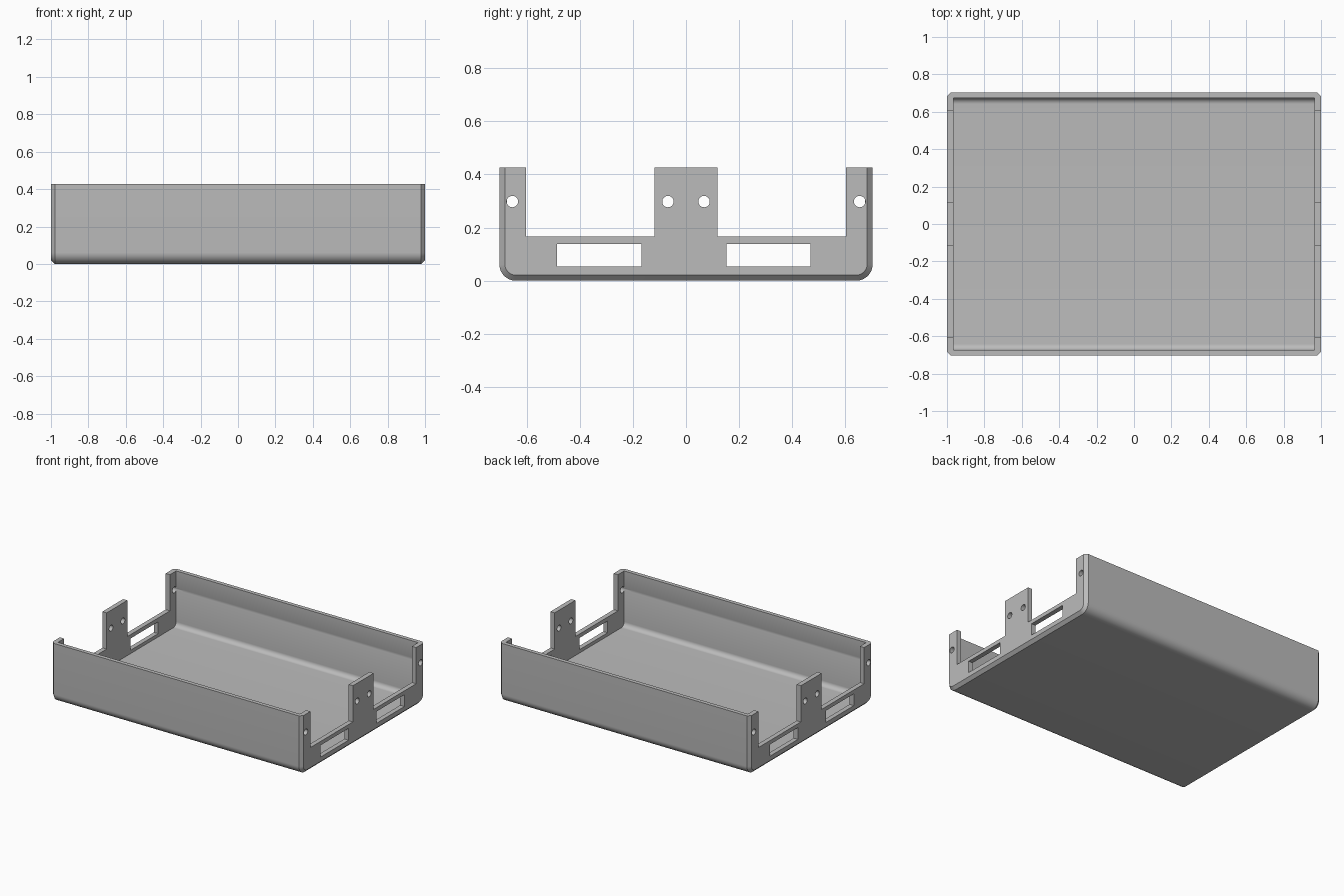
import bpy, bmesh, math

if "Cube" in bpy.data.objects:
    bpy.data.objects.remove(bpy.data.objects["Cube"])

HALF_W, HALF_D, HEIGHT = 1.0, 0.703, 0.427
WALL_X, WALL_Y, FLOOR = 0.034, 0.029, 0.029
RADIUS, CHAMFER = 0.062, 0.021
SILL = 0.166

grey = bpy.data.materials.new("light grey")
grey.diffuse_color = (0.5, 0.5, 0.5, 1)
grey.use_nodes = True
grey.node_tree.nodes["Principled BSDF"].inputs["Base Color"].default_value = grey.diffuse_color


def u_profile(half, bottom, radius, top, steps=12):
    """Upright channel section with rounded bottom corners, as (y, z) points."""
    pts = [(half, top)]
    for side in (1, -1):
        arc = [(side * (half - radius + radius * math.cos(a)),
                bottom + radius - radius * math.sin(a))
               for a in (math.pi / 2 * i / steps for i in range(steps + 1))]
        pts += arc if side == 1 else arc[::-1]
    return pts + [(-half, top)]


def loft(name, sections):
    """Join matching (x, profile) sections into a closed solid."""
    bm = bmesh.new()
    rings = [[bm.verts.new((x, y, z)) for y, z in prof] for x, prof in sections]
    n = len(rings[0])
    for a, b in zip(rings, rings[1:]):
        for i in range(n):
            j = (i + 1) % n
            bm.faces.new((a[i], a[j], b[j], b[i]))
    bm.faces.new(rings[0])
    bm.faces.new(rings[-1])
    bmesh.ops.recalc_face_normals(bm, faces=bm.faces)
    mesh = bpy.data.meshes.new(name)
    bm.to_mesh(mesh)
    bm.free()
    mesh.materials.append(grey)
    obj = bpy.data.objects.new(name, mesh)
    bpy.context.collection.objects.link(obj)
    return obj


def rect(y0, y1, z0, z1):
    return [(y0, z0), (y1, z0), (y1, z1), (y0, z1)]


def circle(y, z, r, n=32):
    return [(y + r * math.cos(2 * math.pi * i / n),
             z + r * math.sin(2 * math.pi * i / n)) for i in range(n)]


# Tray body with chamfered ends
full = u_profile(HALF_D, 0, RADIUS, HEIGHT)
inset = u_profile(HALF_D - CHAMFER, CHAMFER, RADIUS - CHAMFER, HEIGHT)
edge = HALF_W - CHAMFER
tray = loft("tray", [(-HALF_W, inset), (-edge, full), (edge, full), (HALF_W, inset)])

# Hollow interior
hollow = u_profile(HALF_D - WALL_Y, FLOOR, RADIUS - WALL_Y, HEIGHT + 0.1)
inner = HALF_W - WALL_X
cutters = [loft("interior_cutter", [(-inner, hollow), (inner, hollow)])]

# Openings through both end walls: notches, slots and screw holes
openings = [("notch", rect(-0.603, -0.118, SILL, 0.6)),
            ("notch", rect(0.118, 0.603, SILL, 0.6)),
            ("slot", rect(-0.485, -0.168, 0.053, 0.138)),
            ("slot", rect(0.152, 0.469, 0.053, 0.138))]
openings += [("screw_hole", circle(y, 0.298, 0.0215))
             for y in (-0.654, -0.068, 0.068, 0.654)]
for label, prof in openings:
    for side in (-1, 1):
        xs = sorted((side * (inner - 0.05), side * 1.1))
        cutters.append(loft(label + "_cutter", [(x, prof) for x in xs]))

# Cut everything out, then drop the cutters
bpy.context.view_layer.objects.active = tray
tray.select_set(True)
for cutter in cutters:
    cutter.hide_render = True
    mod = tray.modifiers.new("cut", 'BOOLEAN')
    mod.operation, mod.solver, mod.object = 'DIFFERENCE', 'EXACT', cutter
    bpy.ops.object.modifier_apply(modifier=mod.name)
for cutter in cutters:
    bpy.data.objects.remove(cutter, do_unlink=True)

bpy.ops.object.shade_smooth_by_angle(angle=math.radians(30))
